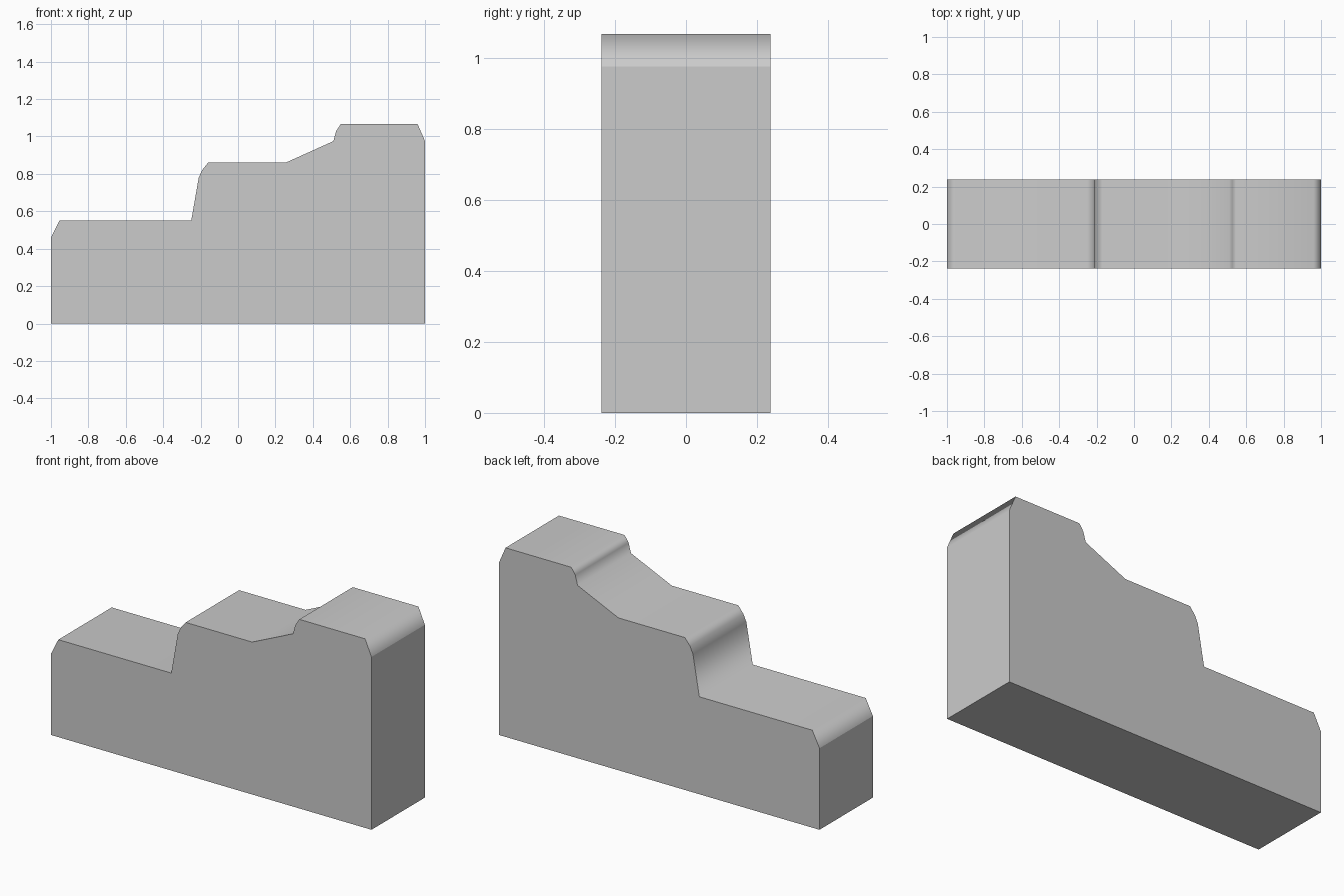
import bpy
import bmesh

default = bpy.data.objects.get("Cube")
if default:
    bpy.data.objects.remove(default, do_unlink=True)

HALF_DEPTH = 0.238

# Side outline, from the low end up over the steps to the tall end
TOP = [(-1, 0.46), (-0.955, 0.55), (-0.25, 0.55), (-0.21, 0.78), (-0.192, 0.82),
       (-0.16, 0.86), (0.255, 0.86), (0.51, 0.975), (0.525, 1.03), (0.55, 1.067),
       (0.96, 1.067), (1, 0.975)]
outline = [(-1, 0)] + TOP + [(1, 0)]

# Grey material
grey = bpy.data.materials.new("plain grey")
grey.use_nodes = True
colour = (0.6, 0.6, 0.6, 1)
grey.diffuse_color = colour
grey.node_tree.nodes["Principled BSDF"].inputs["Base Color"].default_value = colour

# Stepped block: outline extruded through the depth
bm = bmesh.new()
front = bm.faces.new([bm.verts.new((x, -HALF_DEPTH, z)) for x, z in outline])
back = bmesh.ops.extrude_face_region(bm, geom=[front], use_keep_orig=True)
verts = [v for v in back["geom"] if isinstance(v, bmesh.types.BMVert)]
bmesh.ops.translate(bm, verts=verts, vec=(0, 2 * HALF_DEPTH, 0))
bmesh.ops.recalc_face_normals(bm, faces=bm.faces)


def is_flat(face):
    """Sides, base and both end walls stay flat."""
    n = face.normal
    return abs(n.y) > 0.9 or n.z < -0.9 or abs(n.x) > 0.999


for face in bm.faces:
    face.smooth = True
for edge in bm.edges:
    edge.smooth = not any(is_flat(f) for f in edge.link_faces)

mesh = bpy.data.meshes.new("stepped_block")
bm.to_mesh(mesh)
bm.free()
mesh.materials.append(grey)
block = bpy.data.objects.new("stepped_block", mesh)
bpy.context.collection.objects.link(block)

# Keep the large treads evenly shaded next to the rounded steps
weighted = block.modifiers.new("even_shading", 'WEIGHTED_NORMAL')
weighted.keep_sharp = True
